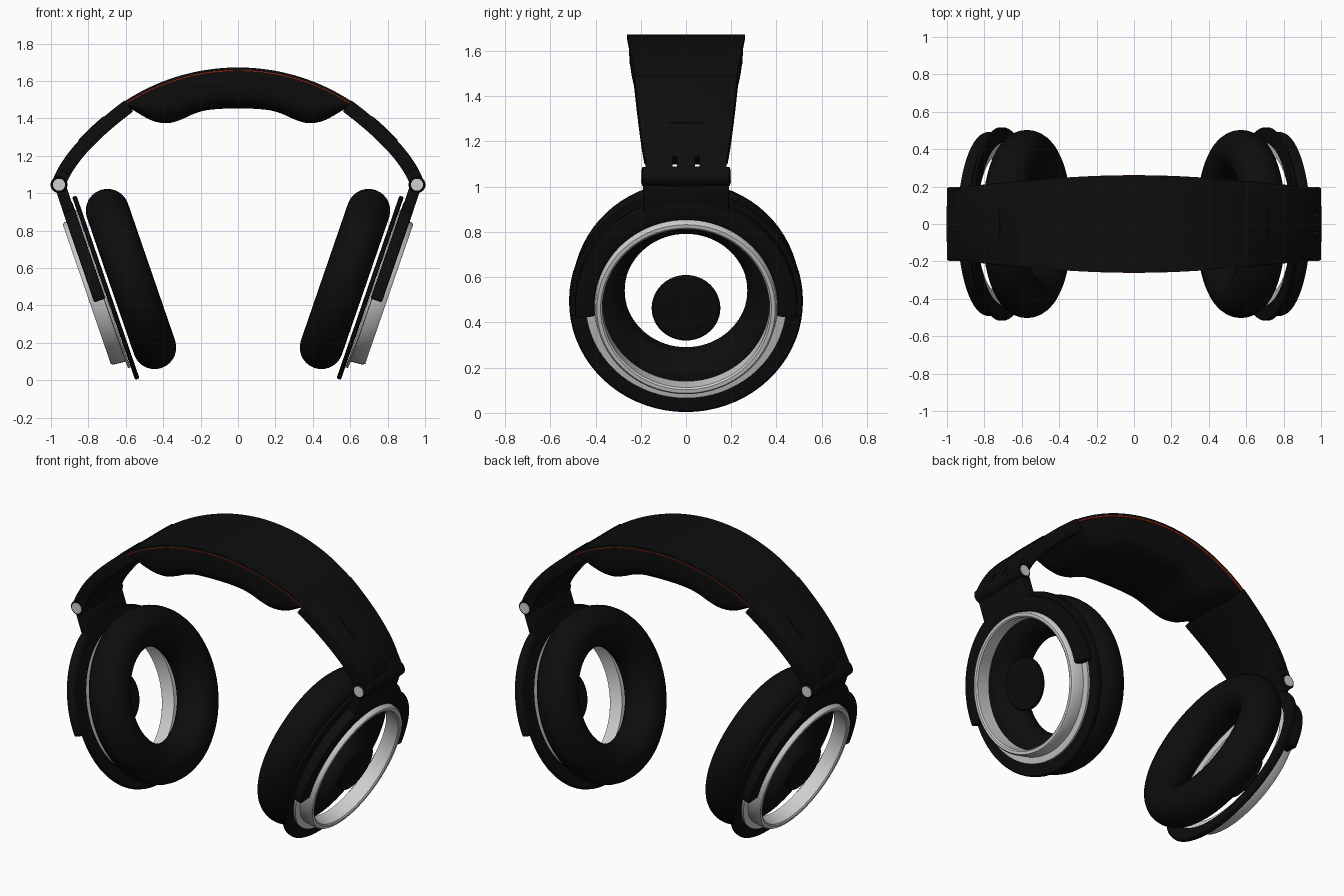
import bpy, bmesh, math
from mathutils import Vector

if "Cube" in bpy.data.objects:
    bpy.data.objects.remove(bpy.data.objects["Cube"])


def material(name, rgb):
    m = bpy.data.materials.new(name)
    m.diffuse_color = (*rgb, 1)
    m.use_nodes = True
    m.node_tree.nodes["Principled BSDF"].inputs["Base Color"].default_value = m.diffuse_color
    return m


BLACK = material("matte_black", (0.004, 0.004, 0.004))
SILVER = material("silver", (0.62, 0.62, 0.62))
RED = material("red_piping", (0.75, 0.04, 0.01))


def skin(name, loops, mat, ring=False, bevel=0.0):
    """Bridge a row of equal point loops; cap the ends unless it is a ring."""
    bm = bmesh.new()
    rows = [[bm.verts.new(p) for p in loop] for loop in loops]
    n = len(rows[0])
    for i in range(len(rows) if ring else len(rows) - 1):
        a, b = rows[i], rows[(i + 1) % len(rows)]
        for j in range(n):
            bm.faces.new((a[j], a[(j + 1) % n], b[(j + 1) % n], b[j]))
    if not ring:
        bm.faces.new(rows[0])
        bm.faces.new(rows[-1])
    bmesh.ops.recalc_face_normals(bm, faces=bm.faces)
    if bevel:
        sharp = [e for e in bm.edges if len(e.link_faces) == 2 and e.calc_face_angle() > 0.8]
        bmesh.ops.bevel(bm, geom=sharp, offset=bevel, segments=2, profile=0.5, affect='EDGES')
    me = bpy.data.meshes.new(name)
    bm.to_mesh(me)
    bm.free()
    me.materials.append(mat)
    ob = bpy.data.objects.new(name, me)
    bpy.context.collection.objects.link(ob)
    bpy.ops.object.select_all(action='DESELECT')
    ob.select_set(True)
    bpy.context.view_layer.objects.active = ob
    bpy.ops.object.shade_smooth_by_angle(angle=math.radians(35))
    return ob


# Ear cup frame: n points outwards along the cup axis, u points up in the cup plane
TILT = math.radians(19)
SN, CS = math.sin(TILT), math.cos(TILT)


def cup(s, n, y, u):
    return Vector((s * (0.572 + n * CS + u * SN), y, 0.541 - n * SN + u * CS))


def lathe(name, s, profile, mat, half=None, steps=72, bevel=0.0):
    """Turn a (radius, n) profile about the cup axis, fully or +-half around the top."""
    if half is None:
        angles = [2 * math.pi * i / steps for i in range(steps)]
    else:
        angles = [-half + 2 * half * i / steps for i in range(steps + 1)]
    loops = [[cup(s, n, r * math.sin(a), r * math.cos(a)) for r, n in profile] for a in angles]
    return skin(name, loops, mat, half is None, bevel)


def rod(name, x, z, stations, mat, sides=32):
    """Rod along y from (y, radius) stations."""
    loops = [[(x + r * math.cos(2 * math.pi * k / sides), y, z + r * math.sin(2 * math.pi * k / sides))
              for k in range(sides)] for y, r in stations]
    return skin(name, loops, mat)


# Arm curve (outer face) as a quadratic curve in the x-z plane
P0, P1, P2 = Vector((0.985, 1.085)), Vector((0.908, 1.27)), Vector((0.605, 1.497))


def arm_section(s, t, y0, y1, out=0.0, inn=0.075):
    p = (1 - t) ** 2 * P0 + 2 * t * (1 - t) * P1 + t * t * P2
    d = ((1 - t) * (P1 - P0) + t * (P2 - P1)).normalized()
    nrm = Vector((d.y, -d.x))
    a, b = p + nrm * out, p - nrm * inn
    if y0 is None:
        w = 0.18 + 0.05 * (max(0, p.y - 1.12) / 0.38) ** 0.8
        y0, y1 = -w, w
    return [(s * a.x, y0, a.y), (s * a.x, y1, a.y), (s * b.x, y1, b.y), (s * b.x, y0, b.y)]


def span(a, b, n):
    return [a + (b - a) * i / n for i in range(n + 1)]


for s, side in ((1, "right"), (-1, "left")):
    # Ear cushion
    lathe(side + "_ear_cushion", s,
          [(0.387 + 0.116 * math.cos(2 * math.pi * k / 28), 0.116 * math.sin(2 * math.pi * k / 28))
           for k in range(28)], BLACK)
    # Thin backing ring
    lathe(side + "_backing_ring", s,
          [(0.435, 0.13), (0.51, 0.13), (0.517, 0.136), (0.517, 0.149), (0.51, 0.155), (0.435, 0.155)], BLACK)
    # Silver housing ring with its flat shelf
    lathe(side + "_housing_ring", s,
          [(0.445, 0.157), (0.445, 0.17), (0.408, 0.172), (0.402, 0.24), (0.394, 0.25),
           (0.378, 0.25), (0.37, 0.243), (0.37, 0.157)], SILVER)
    # Centre cap
    loops = [[cup(s, n, r * math.sin(2 * math.pi * k / 48), r * math.cos(2 * math.pi * k / 48))
              for k in range(48)] for r, n in ((0.15, 0.225), (0.152, 0.238), (0.145, 0.245), (0.08, 0.25))]
    skin(side + "_centre_cap", loops, BLACK)
    # Yoke and its neck
    lathe(side + "_yoke", s, [(0.405, 0.163), (0.492, 0.163), (0.492, 0.227), (0.405, 0.227)],
          BLACK, half=math.radians(96.5), steps=48, bevel=0.01)
    neck = [[cup(s, n, y, u) for n, y in ((0.166, -w), (0.166, w), (0.226, w), (0.226, -w))]
            for u, w in ((0.43, 0.19), (0.6, 0.19))]
    skin(side + "_yoke_neck", neck, BLACK, bevel=0.008)
    # Hinge barrel, middle knuckle and silver pin ends
    hx, hz = s * 0.957, 1.045
    rod(side + "_hinge_barrel", hx, hz, [(-0.194, 0.038), (-0.19, 0.043), (0.19, 0.043), (0.194, 0.038)], BLACK)
    rod(side + "_hinge_knuckle", hx, hz, [(-0.095, 0.045), (0.095, 0.045)], BLACK)
    for e, end in ((-1, "front"), (1, "back")):
        rod(f"{side}_{end}_hinge_pin", hx, hz, [(e * 0.185, 0.032), (e * 0.198, 0.032)], SILVER)
    # Arm lugs, arm and slider panel
    for k, (a, b) in enumerate(((-0.18, -0.06), (-0.04, 0.04), (0.06, 0.18))):
        skin(f"{side}_arm_lug_{k + 1}", [arm_section(s, t, a, b) for t in span(-0.1, 0.14, 4)], BLACK)
    skin(side + "_arm", [arm_section(s, t, None, None) for t in span(0.125, 1, 20)], BLACK, bevel=0.006)
    skin(side + "_slider_panel", [arm_section(s, t, -0.073, 0.073, 0.004, 0.01) for t in span(0.5, 0.8, 8)], BLACK)


# Headband
def top_z(x):
    return 1.672 - 1.107 + math.sqrt(1.107 ** 2 - x * x)


def band_w(x):
    return 0.225 + 0.035 * (1 - (x / 0.607) ** 2)


def strip(name, reach, z0, z1, extra, mat):
    loops = []
    for x in span(-reach, reach, 48):
        w, z = band_w(x) + extra, top_z(x)
        loops.append([(x, -w, z + z0), (x, w, z + z0), (x, w, z + z1), (x, -w, z + z1)])
    return skin(name, loops, mat)


strip("headband", 0.607, 0.0, -0.015, 0.0, BLACK)
strip("headband_piping", 0.6, -0.015, -0.02, 0.001, RED)

# Pad underside height, by distance from the middle
PAD = [(0, 1.453), (0.1, 1.451), (0.18, 1.443), (0.25, 1.42), (0.31, 1.388), (0.385, 1.37),
       (0.46, 1.385), (0.53, 1.425), (0.6, 1.468), (0.7, 1.53)]


def pad_z(x):
    x = abs(x)
    for (a, za), (b, zb) in zip(PAD, PAD[1:]):
        if x <= b:
            return za + (zb - za) * (x - a) / (b - a)
    return PAD[-1][1]


loops = []
for x in span(-0.6, 0.6, 60):
    w, zt = band_w(x) - 0.008, top_z(x) - 0.019
    zb = min(sum(pad_z(x + o) for o in (-0.025, 0, 0.025)) / 3, zt - 0.004)
    h = zt - zb
    # flat top, rounded lower side
    row = [(x, -w, zt), (x, w, zt)]
    for k in range(17):
        a = math.pi * k / 16
        c = math.cos(a)
        row.append((x, w * math.copysign(abs(c) ** 0.5, c), zt - h * (0.25 + 0.75 * math.sin(a) ** 0.6)))
    loops.append(row)
skin("headband_pad", loops, BLACK)
